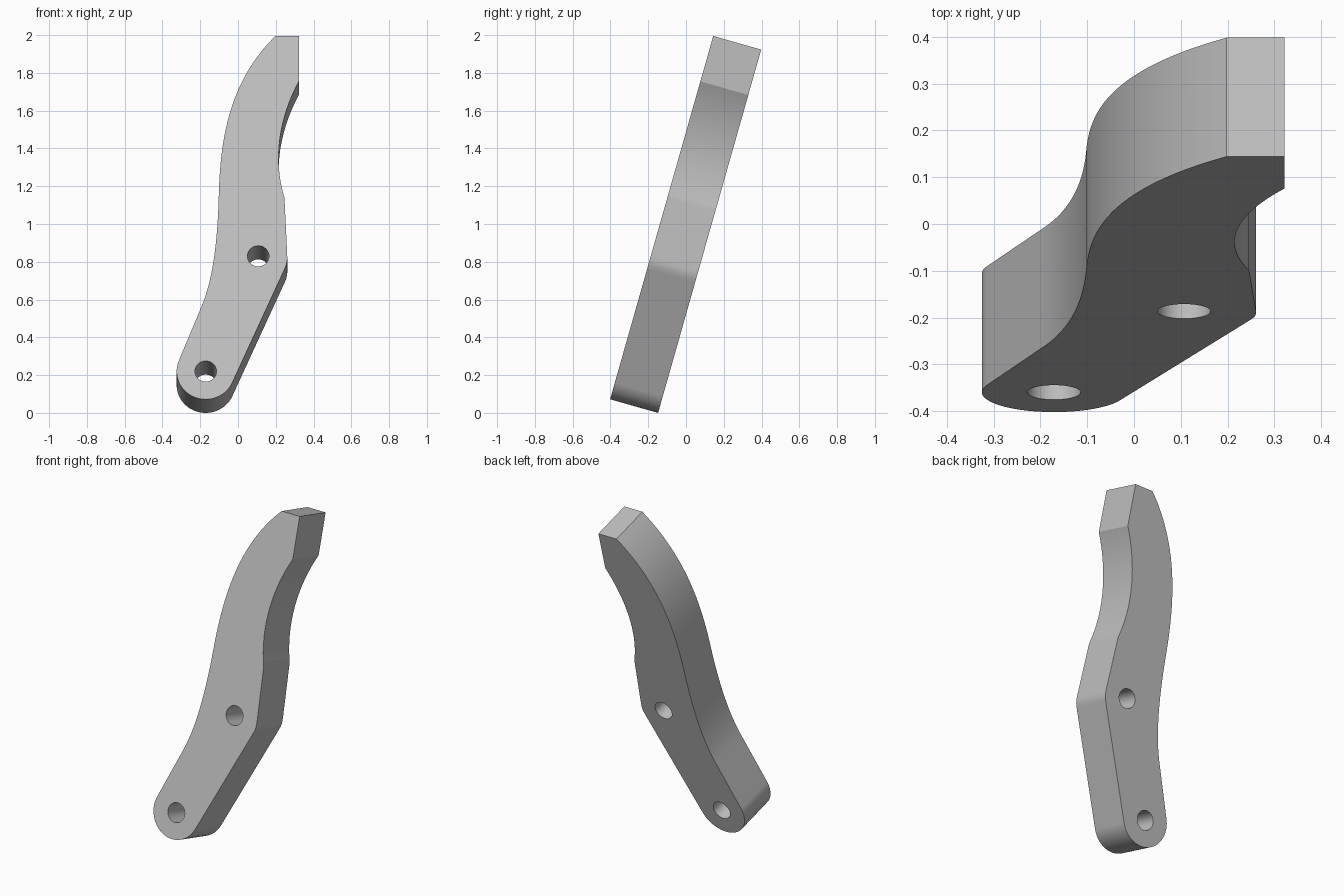
import bpy
import bmesh
import math
from mathutils import Matrix, Vector

if "Cube" in bpy.data.objects:
    bpy.data.objects.remove(bpy.data.objects["Cube"], do_unlink=True)

TILT = math.atan2(0.545, 1.92)
THICK = 0.264
BASE_Z = 0.076                      # lowest height of the front face


def flat(x, z):
    """Height on the leaning front face -> position in the flat plate."""
    return Vector((x, (z - BASE_Z) / math.cos(TILT)))


def bezier(a, b, c, d, steps):
    a, b, c, d = (flat(*p) for p in (a, b, c, d))
    pts = []
    for i in range(steps + 1):
        t = i / steps
        s = 1 - t
        pts.append(a * s**3 + b * 3 * s * s * t + c * 3 * s * t * t + d * t**3)
    return pts


def circle(centre, radius, start=0.0, end=2 * math.pi, steps=40):
    return [centre + radius * Vector((math.cos(start + (end - start) * i / steps),
                                      math.sin(start + (end - start) * i / steps)))
            for i in range(steps + 1)]


def tangent_angle(centre, radius, point, side):
    """Angle at which a line from the point touches the circle."""
    d = point - centre
    return math.atan2(d.y, d.x) + side * math.acos(radius / d.length)


# Outline: S-shaped back edge, flat tip, hollow, bent edge, rounded foot
foot = flat(-0.171, 0.225)
foot_r = 0.154
outline = bezier((-0.198, 0.557), (-0.13, 0.71), (-0.108, 0.93), (-0.102, 1.15), 20)
outline += bezier((-0.102, 1.15), (-0.095, 1.42), (-0.06, 1.75), (0.198, 2.0), 24)[1:]
outline.append(flat(0.322, 2.0))
outline += bezier((0.322, 1.76), (0.225, 1.58), (0.18, 1.36), (0.246, 1.143), 24)
outline += bezier((0.26, 0.85), (0.262, 0.81), (0.262, 0.80), (0.246, 0.765), 6)
right = tangent_angle(foot, foot_r, outline[-1], -1)
left = tangent_angle(foot, foot_r, outline[0], 1) - 2 * math.pi
outline += circle(foot, foot_r, right, left, 36)

# Two round bolt holes
holes = [circle(foot, 0.057)[:-1], circle(flat(0.107, 0.835), 0.057)[:-1]]

# Filled profile given thickness
curve = bpy.data.curves.new("lever_arm_profile", "CURVE")
curve.dimensions = "2D"
curve.fill_mode = "BOTH"
curve.extrude = THICK / 2
for loop in [outline] + holes:
    spline = curve.splines.new("POLY")
    spline.points.add(len(loop) - 1)
    for point, p in zip(spline.points, loop):
        point.co = (p.x, p.y, 0, 1)
    spline.use_cyclic_u = True
arm = bpy.data.objects.new("lever_arm", curve)
bpy.context.collection.objects.link(arm)
bpy.ops.object.select_all(action="DESELECT")
arm.select_set(True)
bpy.context.view_layer.objects.active = arm
bpy.ops.object.convert(target="MESH")
arm = bpy.context.view_layer.objects.active
arm.name = "lever_arm"

# Weld, stand upright and lean backwards
bm = bmesh.new()
bm.from_mesh(arm.data)
bmesh.ops.remove_doubles(bm, verts=bm.verts, dist=0.0001)
bmesh.ops.recalc_face_normals(bm, faces=bm.faces)
bm.transform(Matrix.Translation((0, -0.402, BASE_Z))
             @ Matrix.Rotation(math.pi / 2 - TILT, 4, "X")
             @ Matrix.Translation((0, 0, -THICK / 2)))
lowest = min(v.co.z for v in bm.verts)
bmesh.ops.translate(bm, verts=bm.verts, vec=(0, 0, -lowest))
bm.to_mesh(arm.data)
bm.free()

# Plain grey finish
grey = bpy.data.materials.new("light_grey")
grey.use_nodes = True
grey.diffuse_color = (0.52, 0.52, 0.52, 1)
grey.node_tree.nodes["Principled BSDF"].inputs["Base Color"].default_value = (0.52, 0.52, 0.52, 1)
arm.data.materials.clear()
arm.data.materials.append(grey)

bpy.ops.object.shade_smooth_by_angle(angle=math.radians(20))
weighted = arm.modifiers.new("flat_side_normals", "WEIGHTED_NORMAL")
weighted.keep_sharp = True
